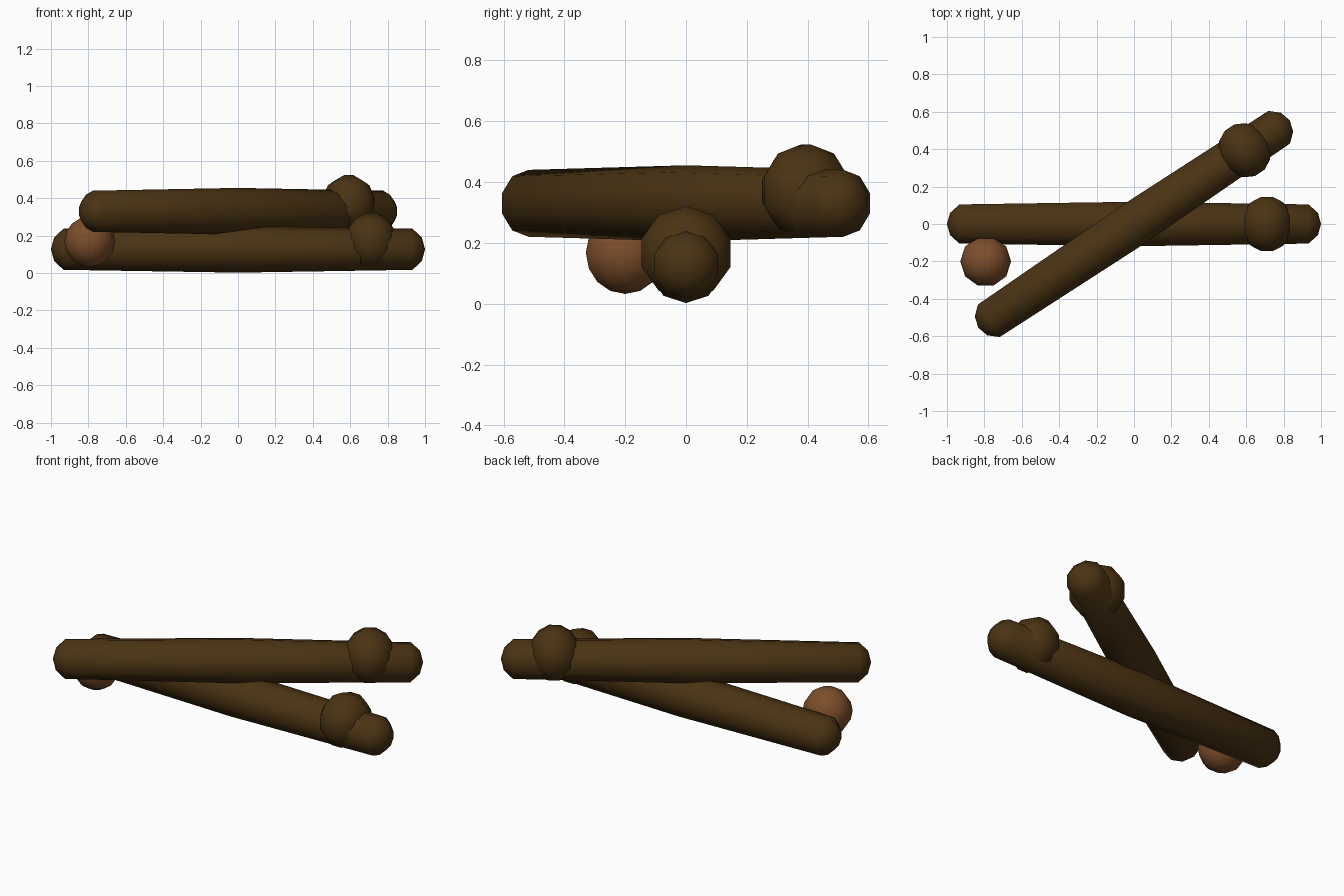
import bpy, bmesh, math
from mathutils import Matrix, Vector

if "Cube" in bpy.data.objects:
    bpy.data.objects.remove(bpy.data.objects["Cube"])

SIDES = 10


def material(name, rgb):
    m = bpy.data.materials.new(name)
    m.diffuse_color = (*rgb, 1)
    m.use_nodes = True
    m.node_tree.nodes["Principled BSDF"].inputs["Base Color"].default_value = m.diffuse_color
    return m


bark = material("dark bark", (0.069, 0.033, 0.0065))
ball = material("warm brown", (0.205, 0.075, 0.024))


def lathe(name, profile, matrix, mat):
    """Revolve (x, radius) points round the x axis; first and last are the tips."""
    bm = bmesh.new()
    first = bm.verts.new((profile[0][0], 0, 0))
    last = bm.verts.new((profile[-1][0], 0, 0))
    rings = []
    for x, r in profile[1:-1]:
        rings.append([bm.verts.new((x, r * math.sin(math.tau * i / SIDES),
                                    r * math.cos(math.tau * i / SIDES)))
                      for i in range(SIDES)])
    for i in range(SIDES):
        j = (i + 1) % SIDES
        bm.faces.new((first, rings[0][j], rings[0][i]))
        bm.faces.new((last, rings[-1][i], rings[-1][j]))
        for a, b in zip(rings, rings[1:]):
            bm.faces.new((a[i], a[j], b[j], b[i]))
    bmesh.ops.recalc_face_normals(bm, faces=bm.faces)
    for f in bm.faces:
        f.smooth = True
    mesh = bpy.data.meshes.new(name)
    bm.to_mesh(mesh)
    bm.free()
    mesh.materials.append(mat)
    ob = bpy.data.objects.new(name, mesh)
    ob.matrix_world = matrix
    bpy.context.collection.objects.link(ob)


def ellipsoid(length, radius, steps):
    """Half-ellipse profile from tip to tip."""
    return [(-length * math.cos(math.pi * k / steps),
             radius * math.sin(math.pi * k / steps)) for k in range(steps + 1)]


# log profile: rounded ends, slightly thicker in the middle
half = [(1.0, 0), (0.983, 0.063), (0.933, 0.110)]
log_profile = [(-x, r) for x, r in half] + [(0, 0.125)] + half[::-1]

# two crossed logs, each with a knot near its right end
for label, z, turn in (("lower", 0.127, 0), ("upper", 0.33, math.atan2(2, 3))):
    base = Matrix.Translation((0, 0, z)) @ Matrix.Rotation(turn, 4, 'Z')
    lathe(label + "_log", log_profile, base, bark)
    knot = base @ Matrix.Translation((0.711, 0, 0.04))
    lathe(label + "_knot", ellipsoid(0.137, 0.157, 7), knot, bark)

# small ball beside the logs
place = Matrix.Translation((-0.793, -0.2, 0.167)) @ Matrix.Rotation(math.pi / 2, 4, 'Y')
lathe("ball", ellipsoid(0.135, 0.136, 8), place, ball)
